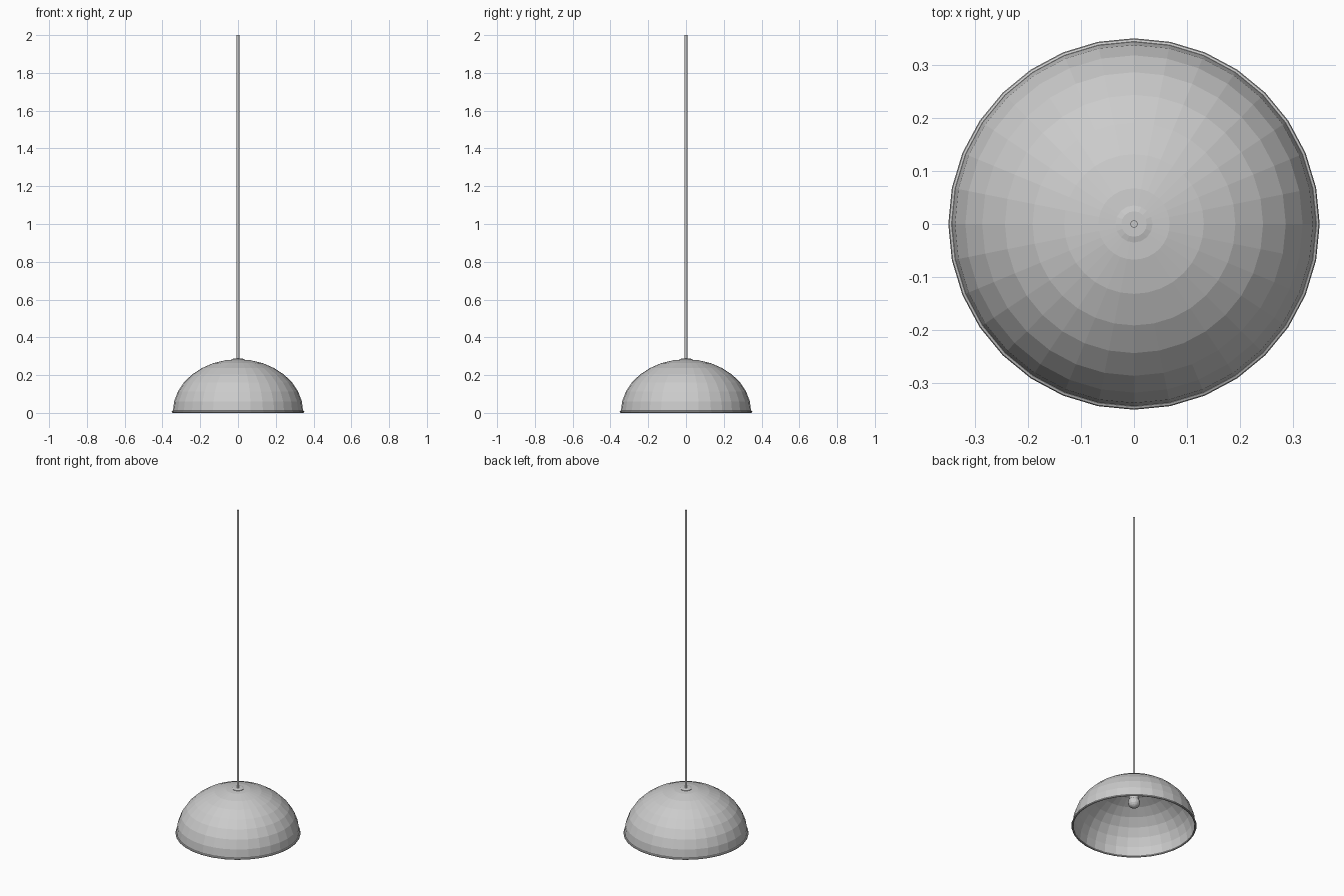
import bpy, math

if "Cube" in bpy.data.objects:
    bpy.data.objects.remove(bpy.data.objects["Cube"])


def lathe(name, profile, sides, closed=False):
    """Revolve (radius, z) points around the z axis; radius 0 becomes a pole."""
    verts, faces, rings = [], [], []
    for r, z in profile:
        n = 1 if r < 1e-6 else sides
        rings.append([len(verts) + i for i in range(n)])
        for i in range(n):
            a = 2 * math.pi * i / sides
            verts.append((r * math.cos(a), r * math.sin(a), z))
    pairs = list(zip(rings, rings[1:]))
    if closed:
        pairs.append((rings[-1], rings[0]))
    for lo, hi in pairs:
        for i in range(sides):
            j = (i + 1) % sides
            quad = [lo[i % len(lo)], lo[j % len(lo)], hi[j % len(hi)], hi[i % len(hi)]]
            faces.append(list(dict.fromkeys(quad)))
    mesh = bpy.data.meshes.new(name)
    mesh.from_pydata(verts, [], faces)
    mesh.update()
    obj = bpy.data.objects.new(name, mesh)
    bpy.context.collection.objects.link(obj)
    return obj


# Low-poly dome shade: flattened half sphere with a thin wall
R, H, BASE = 0.345, 0.278, 0.006
steps = [math.radians(11.25 * k) for k in range(9)]
shade = lathe("shade", [(R * math.cos(t), BASE + H * math.sin(t)) for t in steps], 32)
wall = shade.modifiers.new("wall", 'SOLIDIFY')
wall.thickness = 0.004
wall.offset = -1

# Rolled rim around the opening
rim = [(R + 0.006 * math.cos(k * math.pi / 4), BASE + 0.006 * math.sin(k * math.pi / 4))
       for k in range(8)]
lathe("rim", rim, 32, closed=True)

# Cap on the crown of the shade
lathe("cap", [(0, 0.265), (0.035, 0.265), (0.035, 0.284), (0.024, 0.287), (0, 0.287)], 16)

# Lamp holder and bulb inside the shade
lathe("socket", [(0, 0.17), (0.027, 0.17), (0.027, 0.27), (0, 0.27)], 16)
bulb = [(0.034 * math.sin(k * math.pi / 8), 0.155 - 0.034 * math.cos(k * math.pi / 8))
        for k in range(9)]
lathe("bulb", bulb, 16)

# Suspension cord
lathe("cord", [(0, 0.27), (0.007, 0.27), (0.007, 2.0), (0, 2.0)], 12)
